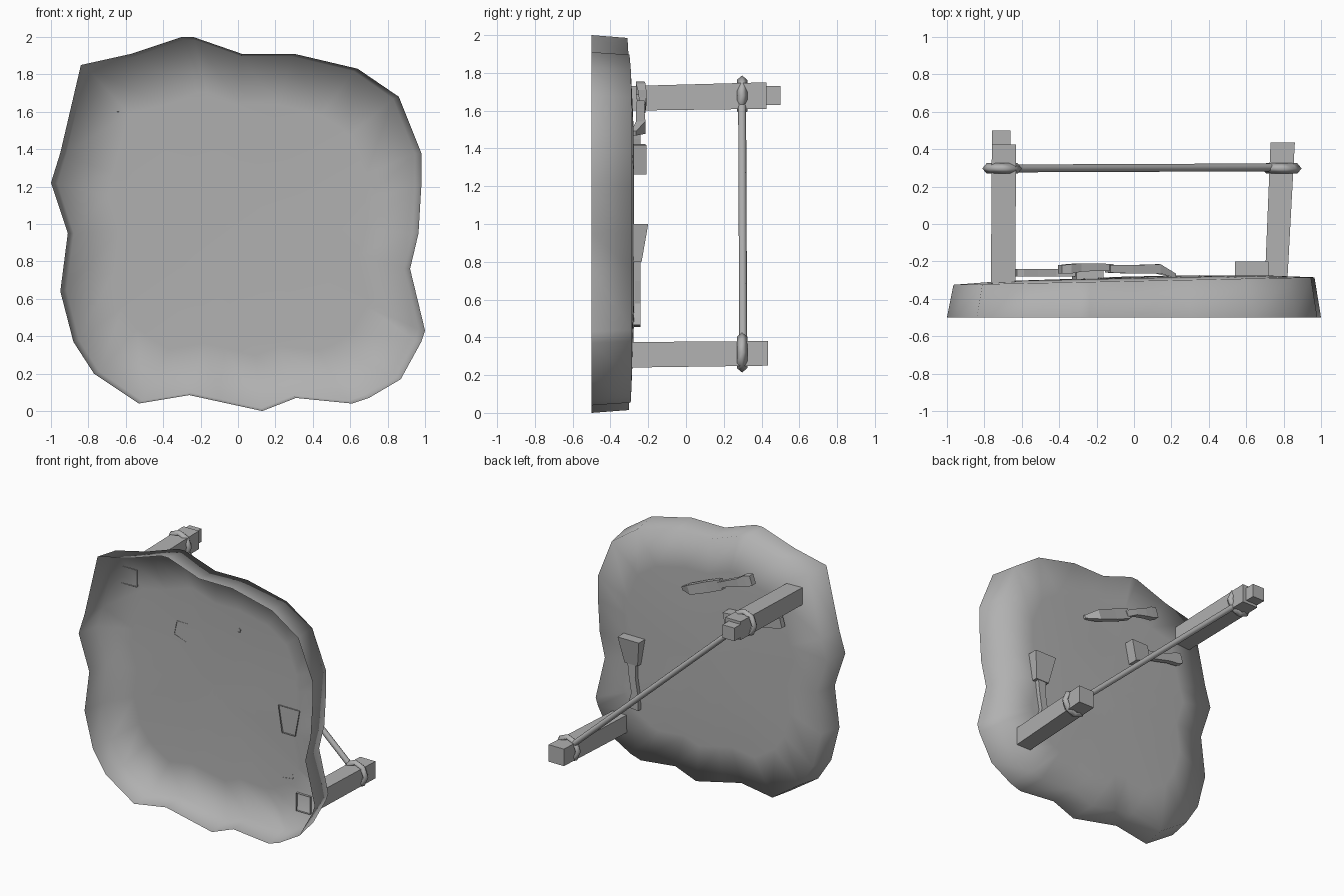
import bpy, bmesh, math
from mathutils import Vector, Matrix

if "Cube" in bpy.data.objects:
    bpy.data.objects.remove(bpy.data.objects["Cube"])

grey = bpy.data.materials.new("dark_grey")
grey.diffuse_color = (.44, .44, .44, 1)
grey.use_nodes = True
grey.node_tree.nodes["Principled BSDF"].inputs["Base Color"].default_value = grey.diffuse_color


def finish(name, bm, smooth=False):
    bmesh.ops.recalc_face_normals(bm, faces=bm.faces)
    for f in bm.faces:
        f.smooth = smooth and len(f.verts) != 8
    me = bpy.data.meshes.new(name)
    bm.to_mesh(me)
    bm.free()
    me.materials.append(grey)
    ob = bpy.data.objects.new(name, me)
    bpy.context.collection.objects.link(ob)
    return ob


def loft(name, rings, start=True, end=True, loop=False, skip=None, smooth=False):
    """Skin a list of equally long closed rings; skip leaves one side open."""
    bm = bmesh.new()
    vs = [[bm.verts.new(p) for p in r] for r in rings]
    n = len(rings[0])
    for a, b in zip(vs, vs[1:] + vs[:1] if loop else vs[1:]):
        for i in range(n):
            j = (i + 1) % n
            if i != skip:
                bm.faces.new((a[i], a[j], b[j], b[i]))
    if start and not loop:
        bm.faces.new(vs[0][::-1])
    if end and not loop:
        bm.faces.new(vs[-1])
    return finish(name, bm, smooth)


def post(name, stations):
    """Square post along y, open at its foot; stations are (y, x0, x1, z0, z1)."""
    loft(name, [[(a, y, c), (b, y, c), (b, y, d), (a, y, d)] for y, a, b, c, d in stations],
         start=False)


def tool(name, stations):
    """Lying tool, open underneath; stations are (x, z, half width, y bottom, y top)."""
    rings = []
    pts = [Vector((s[0], s[1])) for s in stations]
    for i, (x, z, w, y0, y1) in enumerate(stations):
        d = (pts[min(i + 1, len(pts) - 1)] - pts[max(i - 1, 0)]).normalized()
        nx, nz = -d.y * w, d.x * w
        rings.append([(x + nx, y0, z + nz), (x - nx, y0, z - nz),
                      (x - nx, y1, z - nz), (x + nx, y1, z + nz)])
    loft(name, rings, skip=0)


# Ground: open shell with a lumpy outline, hollow towards the front
outline = [(-.84, 1.85), (-.57, 1.91), (-.30, 2.0), (-.24, 2.0), (.02, 1.91), (.30, 1.91),
           (.64, 1.83), (.86, 1.68), (.98, 1.38), (.98, 1.20), (.965, .95), (.92, .76),
           (1.0, .43), (.98, .37), (.87, .17), (.70, .07), (.61, .04), (.31, .07),
           (.13, .0), (-.10, .05), (-.26, .085), (-.53, .04), (-.77, .20), (-.88, .37),
           (-.95, .64), (-.91, .95), (-1.0, 1.22), (-.95, 1.38)]


def ground_ring(sx, sz, y, tilt):
    return [(x * sx, y + tilt * x, 1 + (z - 1) * sz) for x, z in outline]


loft("ground", [ground_ring(1, 1, -.5, 0),
                ground_ring(.965, .985, -.305, .02),
                ground_ring(.70, .70, -.29, .015),
                ground_ring(.35, .35, -.284, .01),
                ground_ring(.02, .02, -.28, 0)], start=False, smooth=True)

# Posts
post("upper_post", [(-.318, -.765, -.635, 1.60, 1.73), (.425, -.76, -.63, 1.61, 1.75)])
post("upper_post_tip", [(.42, -.76, -.66, 1.63, 1.73), (.50, -.76, -.66, 1.63, 1.73)])
post("lower_post", [(-.30, .70, .82, .24, .375), (.435, .73, .86, .25, .38)])

# Rope rings around the posts
for name, x, z in (("upper_rope_ring", -.705, 1.68), ("lower_rope_ring", .79, .32)):
    rings = []
    for i in range(8):
        a = math.tau * i / 8
        rings.append([])
        for j in range(4):
            b = math.tau * j / 4
            r = .083 + .023 * math.cos(b)
            rings[i].append((x + r * math.cos(a), .297 + .028 * math.sin(b), z + r * math.sin(a)))
    loft(name, rings, loop=True, smooth=True)

# Rope stretched between the posts
a, b = Vector((-.68, .297, 1.66)), Vector((.78, .303, .33))
d = b - a
bm = bmesh.new()
bmesh.ops.create_cone(bm, cap_ends=True, segments=8, radius1=.021, radius2=.021, depth=d.length,
                      matrix=Matrix.Translation((a + b) / 2) @ d.to_track_quat('Z', 'Y').to_matrix().to_4x4())
finish("rope", bm, smooth=True)

# Tools lying on the ground
tool("right_tool_head", [(.63, 1.0, .09, -.285, -.20), (.63, .80, .055, -.29, -.235)])
tool("right_tool_handle", [(.63, .81, .035, -.272, -.24), (.625, .70, .027, -.272, -.24),
                           (.605, .58, .027, -.272, -.24), (.615, .50, .04, -.275, -.24),
                           (.62, .46, .045, -.28, -.24)])
tool("left_tool_head", [(-.18, 1.34, .08, -.288, -.21), (-.32, 1.37, .055, -.298, -.22)])
tool("left_tool_handle", [(-.31, 1.37, .03, -.28, -.24), (-.42, 1.39, .025, -.28, -.24),
                          (-.52, 1.42, .03, -.28, -.24), (-.60, 1.44, .042, -.28, -.24),
                          (-.635, 1.45, .035, -.28, -.24)])
tool("knife_blade", [(.22, 1.48, .012, -.29, -.265), (.13, 1.51, .035, -.265, -.215),
                     (-.02, 1.57, .04, -.265, -.22), (-.14, 1.62, .038, -.26, -.22)])
tool("knife_handle", [(-.12, 1.61, .024, -.25, -.215), (-.20, 1.65, .022, -.25, -.21),
                      (-.29, 1.68, .03, -.255, -.21), (-.35, 1.705, .042, -.265, -.215),
                      (-.395, 1.72, .036, -.265, -.22)])
